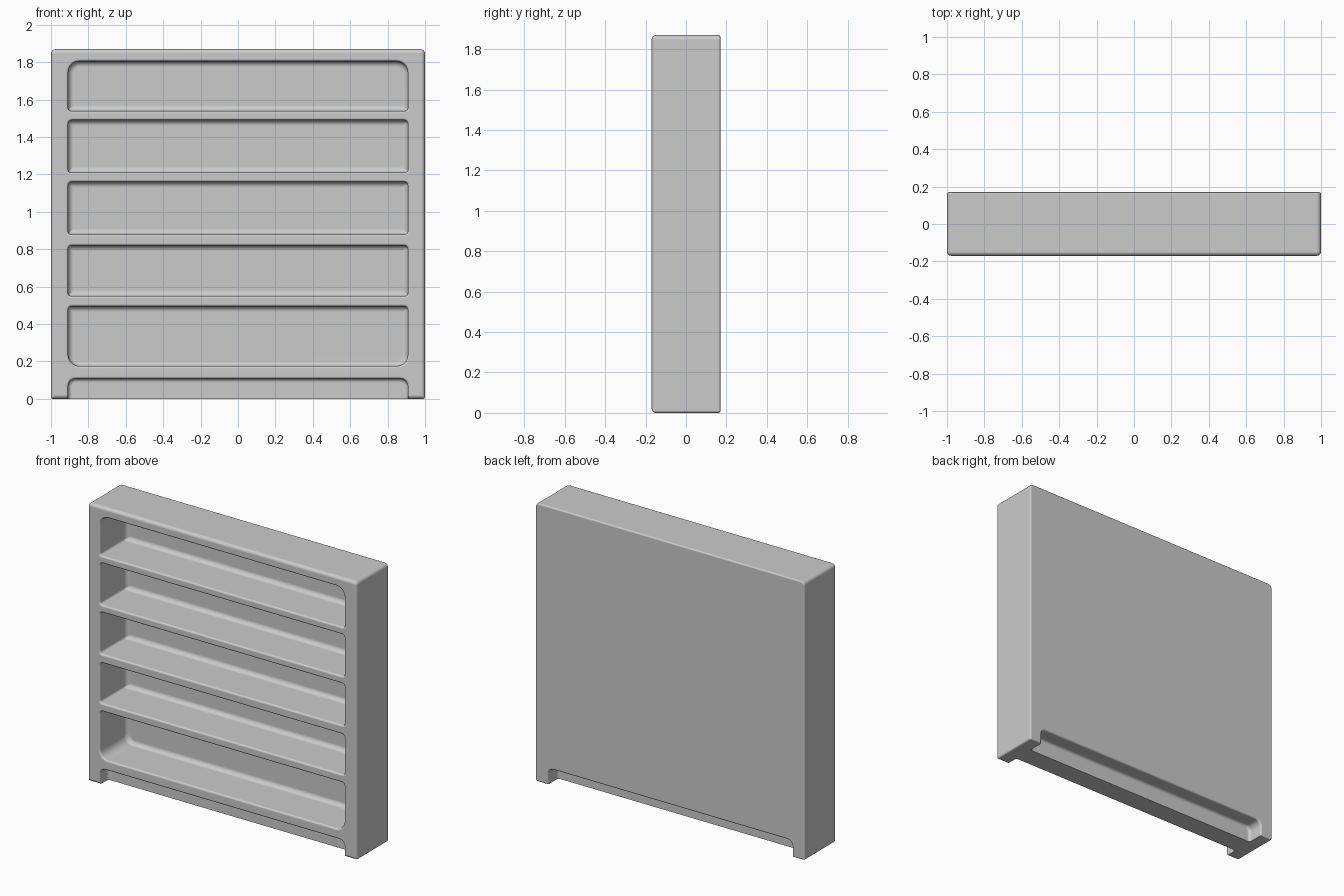
import bpy, bmesh, math

if "Cube" in bpy.data.objects:
    bpy.data.objects.remove(bpy.data.objects["Cube"])

W, D, H = 1.0, 0.17, 1.87      # half width, half depth, height
SEG = 5                        # segments per rounded corner


def rounded_rect(x, z0, z1, r):
    """Closed outline in XZ, symmetric about x = 0."""
    pts = []
    for k, (cx, cz, rad) in enumerate([(x, z1, r[0]), (-x, z1, r[0]),
                                       (-x, z0, r[1]), (x, z0, r[1])]):
        sx, sz = (1 if cx > 0 else -1), (1 if cz == z1 else -1)
        for i in range(SEG + 1):
            a = math.pi / 2 * (k + i / SEG)
            pts.append((cx - sx * rad + rad * math.cos(a),
                        cz - sz * rad + rad * math.sin(a)))
    return pts


def loft(bm, x, z0, z1, r, sections):
    """Capped solid through (y, inset) sections of one rounded outline."""
    rings = []
    for y, d in sections:
        radii = [max(q - d, 0.003) for q in r]
        outline = rounded_rect(x - d, z0 + d, z1 - d, radii)
        rings.append([bm.verts.new((px, y, pz)) for px, pz in outline])
    n = len(rings[0])
    for a, b in zip(rings, rings[1:]):
        for i in range(n):
            j = (i + 1) % n
            bm.faces.new((a[i], a[j], b[j], b[i]))
    bm.faces.new(rings[0])
    bm.faces.new(rings[-1])


def pocket(bm, z0, z1, r, y_open, y_end, rim=0.012, fillet=0.03):
    """Cutter with a rounded rim at y_open and a fillet at its inner end."""
    s = 1 if y_end > y_open else -1
    sec = [(y_open - s * 0.03, -rim)]
    for i in range(SEG + 1):
        a = math.pi / 2 * i / SEG
        sec.append((y_open + s * rim * (1 - math.cos(a)), -rim * (1 - math.sin(a))))
    for i in range(SEG + 1):
        a = math.pi / 2 * i / SEG
        sec.append((y_end - s * fillet * (1 - math.sin(a)), fillet * (1 - math.cos(a))))
    loft(bm, 0.908, z0, z1, r, sec)


def make(name, bm):
    bmesh.ops.recalc_face_normals(bm, faces=bm.faces)
    me = bpy.data.meshes.new(name)
    bm.to_mesh(me)
    bm.free()
    ob = bpy.data.objects.new(name, me)
    bpy.context.collection.objects.link(ob)
    return ob


# Bookcase block, softer at the front edges than at the back
bm = bmesh.new()
front, back, steps = 0.022, 0.01, []
for i in range(SEG + 1):
    a = math.pi / 2 * i / SEG
    steps.append((-D + front * (1 - math.cos(a)), front * (1 - math.sin(a))))
for i in range(SEG + 1):
    a = math.pi / 2 * i / SEG
    steps.append((D - back * (1 - math.sin(a)), back * (1 - math.cos(a))))
loft(bm, W, 0, H, (0.025, 0.012), steps)
case = make("bookcase_body", bm)

# Five shelf openings, top and bottom ones with larger outer corners
bm = bmesh.new()
for z0, z1, r in [(1.54, 1.805, (0.06, 0.015)), (1.21, 1.49, (0.02, 0.015)),
                  (0.88, 1.16, (0.02, 0.015)), (0.55, 0.82, (0.02, 0.015)),
                  (0.175, 0.495, (0.02, 0.06))]:
    pocket(bm, z0, z1, r, -D, 0.115)

# Toe-kick recesses leave a set-back plinth between the feet
pocket(bm, -0.2, 0.108, (0.04, 0.02), -D, -0.08, fillet=0.02)
pocket(bm, -0.2, 0.108, (0.04, 0.02), D, 0.06, fillet=0.02)
cutter = make("opening_cutter", bm)
cutter.hide_render = True

# Cut and finish
mod = case.modifiers.new("openings", 'BOOLEAN')
mod.operation, mod.solver, mod.object = 'DIFFERENCE', 'EXACT', cutter
bpy.context.view_layer.objects.active = case
case.select_set(True)
bpy.ops.object.modifier_apply(modifier=mod.name)
bpy.data.objects.remove(cutter)
bpy.ops.object.shade_smooth_by_angle(angle=math.radians(35))
wn = case.modifiers.new("weighted_normals", 'WEIGHTED_NORMAL')
wn.keep_sharp = True
